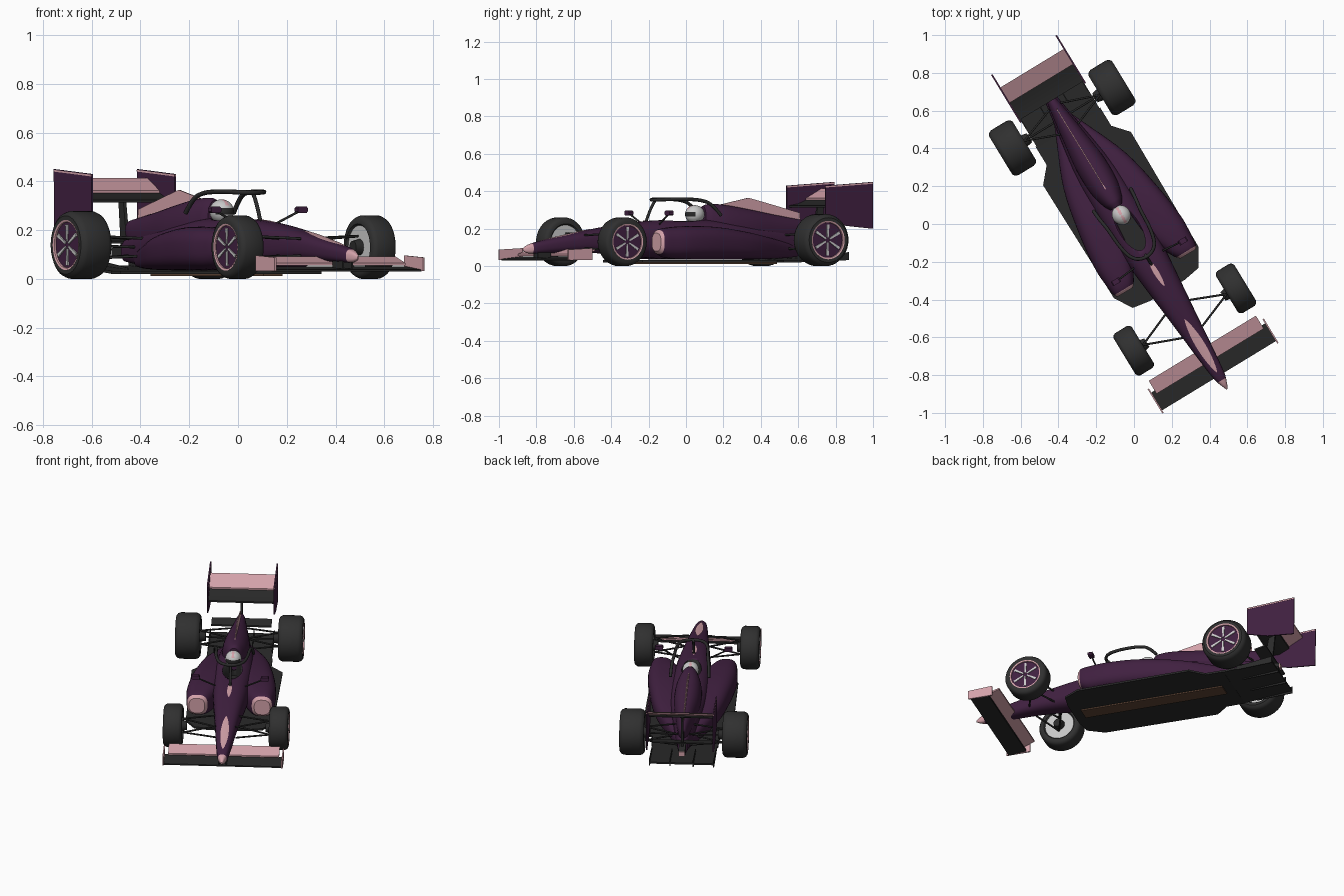
import bpy, bmesh, math
from mathutils import Matrix, Vector

if "Cube" in bpy.data.objects:
    bpy.data.objects.remove(bpy.data.objects["Cube"])

# Car is built along -y, then turned and shifted as a whole
PLACE = Matrix.Translation((-0.028, -0.017, 0)) @ Matrix.Rotation(math.radians(31.3), 4, 'Z')


def material(name, rgb):
    m = bpy.data.materials.new(name)
    lin = [((c / 255 + 0.055) / 1.055) ** 2.4 for c in rgb] + [1]
    m.use_nodes = True
    m.diffuse_color = lin
    m.node_tree.nodes["Principled BSDF"].inputs["Base Color"].default_value = lin
    return m


PURPLE = material("purple paint", (64, 32, 64))
PINK = material("pink paint", (212, 162, 170))
BLACK = material("carbon black", (42, 42, 42))
RUBBER = material("tyre rubber", (48, 48, 48))
GREY = material("light grey", (200, 200, 200))
BROWN = material("plank brown", (96, 70, 54))


def make(name, verts, faces, mats, rule=None, angle=35):
    bm = bmesh.new()
    vs = [bm.verts.new(v) for v in verts]
    for f in faces:
        bm.faces.new([vs[i] for i in f])
    bmesh.ops.remove_doubles(bm, verts=bm.verts, dist=1e-5)
    bmesh.ops.recalc_face_normals(bm, faces=bm.faces)
    if rule:
        for f in bm.faces:
            f.material_index = rule(f.calc_center_median())
    me = bpy.data.meshes.new(name)
    bm.to_mesh(me)
    bm.free()
    for m in (mats if isinstance(mats, list) else [mats]):
        me.materials.append(m)
    ob = bpy.data.objects.new(name, me)
    bpy.context.collection.objects.link(ob)
    ob.matrix_world = PLACE
    bpy.ops.object.select_all(action='DESELECT')
    bpy.context.view_layer.objects.active = ob
    ob.select_set(True)
    bpy.ops.object.shade_smooth_by_angle(angle=math.radians(angle))
    return ob


def grid(rows, closed=True, caps=True):
    """Faces joining rows of equal length."""
    n = len(rows[0])
    faces = [(i * n + j, i * n + (j + 1) % n, (i + 1) * n + (j + 1) % n, (i + 1) * n + j)
             for i in range(len(rows) - 1) for j in range(n if closed else n - 1)]
    if caps:
        faces += [tuple(range(n)), tuple(range((len(rows) - 1) * n, len(rows) * n))]
    return [p for r in rows for p in r], faces


def prism(name, axis, outlines, a, b, mat):
    """Extrude 2D outlines along an axis from a to b."""
    put = {'x': lambda p, t: (t, p[0], p[1]), 'y': lambda p, t: (p[0], t, p[1]),
           'z': lambda p, t: (p[0], p[1], t)}[axis]
    verts, faces = [], []
    for o in outlines:
        v, f = grid([[put(p, a) for p in o], [put(p, b) for p in o]])
        faces += [tuple(i + len(verts) for i in q) for q in f]
        verts += v
    return make(name, verts, faces, mat)


def rect(x0, y0, x1, y1):
    return [(x0, y0), (x1, y0), (x1, y1), (x0, y1)]


def section(secs, v):
    """Smoothly interpolated section: centre x, half width, bottom, top."""
    i = max(k for k in range(len(secs) - 1) if secs[k][0] <= v + 1e-9)
    p, q = secs[i], secs[i + 1]
    h = q[0] - p[0]
    t = (v - p[0]) / h
    a, b = secs[max(i - 1, 0)], secs[min(i + 2, len(secs) - 1)]
    out = []
    for k in range(1, 5):
        m0 = (q[k] - a[k]) / (q[0] - a[0]) * h
        m1 = (b[k] - p[k]) / (b[0] - p[0]) * h
        out.append((2*t**3 - 3*t*t + 1) * p[k] + (t**3 - 2*t*t + t) * m0
                   + (3*t*t - 2*t**3) * q[k] + (t**3 - t*t) * m1)
    return out


def loft(name, secs, mats, power=2.6, rule=None, n=40, steps=5):
    vs = [p[0] + (q[0] - p[0]) * k / steps for p, q in zip(secs, secs[1:]) for k in range(steps)]
    rows = []
    for v in vs + [secs[-1][0]]:
        xc, hw, zb, zt = section(secs, v)
        row = []
        for j in range(n):
            c, s = math.cos(2 * math.pi * j / n), math.sin(2 * math.pi * j / n)
            row.append((xc + hw * math.copysign(abs(c) ** (2 / power), c), v,
                        (zb + zt) / 2 + (zt - zb) / 2 * math.copysign(abs(s) ** (2 / power), s)))
        rows.append(row)
    return make(name, *grid(rows), mats, rule)


def stripe(name, secs, v0, v1, width, power=2.6):
    """Lens-shaped painted plate lying on top of a loft."""
    rows = []
    for i in range(25):
        t = i / 24
        v, w = v0 + (v1 - v0) * t, width * math.sin(math.pi * t) ** 0.7 + 0.0005
        xc, hw, zb, zt = section(secs, v)
        rows.append([(w * k / 3, v, (zb + zt) / 2 + (zt - zb) / 2 *
                     (1 - abs(w * k / 3 / hw) ** power) ** (1 / power) + 0.0025) for k in range(-3, 4)])
    make(name, *grid(rows, False, False), PINK)


def lathe(name, profile, centre, mat, n=40):
    rows = [[(centre[0] + x, centre[1] + r * math.cos(2 * math.pi * j / n),
              centre[2] + r * math.sin(2 * math.pi * j / n)) for j in range(n)] for x, r in profile]
    return make(name, *grid(rows, True, False), mat)


def tube(name, paths, r, mat, smooth=False):
    cu = bpy.data.curves.new(name, 'CURVE')
    cu.dimensions, cu.bevel_depth, cu.bevel_resolution, cu.use_fill_caps = '3D', r, 2, True
    for pts in paths:
        sp = cu.splines.new('NURBS' if smooth else 'POLY')
        sp.points.add(len(pts) - 1)
        for p, co in zip(sp.points, pts):
            p.co = (*co, 1)
        if smooth:
            sp.use_endpoint_u, sp.order_u, sp.resolution_u = True, 3, 8
    cu.materials.append(mat)
    ob = bpy.data.objects.new(name, cu)
    bpy.context.collection.objects.link(ob)
    ob.matrix_world = PLACE
    bpy.ops.object.select_all(action='DESELECT')
    bpy.context.view_layer.objects.active = ob
    ob.select_set(True)
    bpy.ops.object.convert(target='MESH')


# Nose and tub, with pink tip
TUB = [(-1.003, 0, .004, .082, .093), (-.975, 0, .016, .07, .111), (-.93, 0, .031, .066, .126),
       (-.8, 0, .047, .070, .153), (-.6, 0, .066, .072, .192), (-.4, 0, .086, .058, .223),
       (-.2, 0, .105, .042, .243), (0, 0, .115, .036, .247), (.15, 0, .115, .036, .247),
       (.35, 0, .105, .036, .23), (.6, 0, .065, .045, .2), (.82, 0, .03, .07, .16)]
tub = loft("nose_and_tub", TUB, [PURPLE, PINK, BLACK], rule=lambda c: 1 if c.y < -.945 else 0)
ring = [(0.058 * math.cos(a * math.pi / 16), -.005 + .135 * math.sin(a * math.pi / 16)) for a in range(32)]
cutter = prism("cockpit_cutter", 'z', [ring], .14, .4, BLACK)
cutter.hide_render = True
mod = tub.modifiers.new("cockpit", 'BOOLEAN')
mod.operation, mod.object, mod.solver, mod.material_mode = 'DIFFERENCE', cutter, 'EXACT', 'TRANSFER'
bpy.context.view_layer.objects.active = tub
bpy.ops.object.modifier_apply(modifier="cockpit")
bpy.data.objects.remove(cutter)
stripe("nose_stripe", TUB, -.9, -.57, .024)
stripe("cowl_stripe", TUB, -.365, -.2, .013)

# Engine cover, fin and tail light
loft("engine_cover", [(.125, 0, .035, .18, .322), (.16, 0, .055, .14, .332), (.25, 0, .078, .1, .328),
                      (.4, 0, .08, .09, .305), (.55, 0, .062, .1, .278), (.72, 0, .038, .12, .25),
                      (.8, 0, .022, .16, .236), (.818, 0, .008, .19, .22)], PURPLE, 2.2)
prism("engine_fin", 'x', [[(.2, .322), (.41, .365), (.5, .343), (.73, .285), (.735, .24), (.5, .27), (.3, .30)]],
      -.003, .003, PINK)
prism("tail_structure", 'x', [[(.78, .08), (.91, .095), (.91, .125), (.78, .15)]], -.02, .02, BLACK)
prism("tail_light", 'x', [rect(.908, .095, .916, .125)], -.018, .018, PINK)

# Driver helmet with a stripe and dark visor
R, hc = .049, Vector((0, .075, .277))
rows = [[(hc.x + R * math.sin(a * math.pi / 12) * math.cos(b * math.pi / 14),
          hc.y + 1.1 * R * math.sin(a * math.pi / 12) * math.sin(b * math.pi / 14),
          hc.z + R * math.cos(a * math.pi / 12)) for b in range(28)] for a in range(13)]
make("helmet", *grid(rows, caps=False), [GREY, BLACK, PINK],
     lambda c: 1 if c.y < .05 and -.012 < c.z - hc.z < .014 else 2 if abs(c.x) < .007 and c.z > .3 else 0)

# Halo
tube("halo_ring", [[(-.115, .17, .27), (-.112, .12, .33), (-.1, .05, .355), (-.095, -.07, .358), (-.07, -.16, .356),
                    (0, -.19, .353), (.07, -.16, .356), (.095, -.07, .358), (.1, .05, .355), (.112, .12, .33),
                    (.115, .17, .27)]], .0095, BLACK, True)
tube("halo_pillar", [[(0, -.17, .353), (0, -.2, .32), (0, -.235, .225)]], .008, BLACK, True)

# Floor, plank and diffuser
half = [(.11, -.392), (.204, -.376), (.262, -.28), (.272, .425), (.2, .507), (.2, .62)]
prism("floor", 'z', [half + [(-x, y) for x, y in reversed(half)]], .02, .032, BLACK)
prism("plank", 'z', [rect(-.046, -.33, .046, .56)], .012, .021, BROWN)
prism("diffuser", 'x', [[(.61, .02), (.92, .045), (.92, .055), (.61, .032)]], -.195, .195, BLACK)
for i, x in enumerate((-.192, -.07, .07, .192)):
    prism(f"diffuser_strake_{i}", 'x', [[(.7, .022), (.922, .032), (.922, .075), (.7, .045)]],
          x - .003, x + .003, BLACK)

# Front wing
prism("front_wing_main", 'x', [[(-.92, .03), (-.81, .038), (-.81, .05), (-.92, .038)]], -.355, .355, BLACK)
prism("front_wing_flap", 'x', [[(-.83, .055), (-.75, .082), (-.75, .092), (-.83, .065)]], -.332, .332, PINK)
# Rear wing, beam wing and pylon
prism("rear_wing_main", 'x', [[(.785, .314), (.84, .315), (.9, .345), (.9, .357), (.84, .333), (.785, .324)]],
      -.197, .197, BLACK)
prism("rear_wing_flap", 'x', [[(.89, .352), (.985, .405), (.985, .414), (.89, .363)]], -.197, .197, PINK)
prism("beam_wing", 'x', [[(.81, .145), (.88, .162), (.88, .17), (.81, .155)]], -.18, .18, BLACK)
prism("rear_wing_pylon", 'x', [[(.81, .13), (.86, .13), (.88, .33), (.84, .32)]], -.007, .007, BLACK)

for s, side in ((1, "left"), (-1, "right")):
    # Sidepod with pink intake: rear sections tuck into the body
    pod = [(-.284, .148, .242, .08, .176), (-.268, .132, .254, .064, .193), (-.22, .105, .261, .045, .204),
           (-.1, .06, .267, .036, .213), (.1, .04, .244, .035, .21), (.35, .02, .19, .036, .178),
           (.6, 0, .085, .042, .13), (.7, 0, .04, .05, .11)]
    loft(f"sidepod_{side}", [(v, s * (a + b) / 2, (b - a) / 2, z0, z1) for v, a, b, z0, z1 in pod],
         [PURPLE, PINK], 2.7, lambda c: 1 if c.y < -.268 else 0)

    # Wing end plates
    prism(f"front_endplate_{side}", 'x', [[(-.935, .033), (-.785, .033), (-.785, .096), (-.935, .088)]],
          s * .352, s * .36, PINK)
    prism(f"front_wing_mount_{side}", 'x', [rect(-.92, .042, -.84, .09)], s * .018, s * .025, BLACK)
    prism(f"rear_endplate_{side}", 'x', [[(.77, .25), (.9, .215), (1.065, .2), (1.067, .45), (.77, .43)]],
          s * .196, s * .203, PURPLE)
    prism(f"rear_endplate_trim_{side}", 'x', [[(.77, .42), (1.067, .44), (1.067, .447), (.77, .427)]],
          s * .195, s * .204, PINK)

    # Mirror on a stalk
    prism(f"mirror_{side}", 'y', [[(s * x, z) for x, z in
          ((.183, .277), (.19, .271), (.226, .271), (.232, .277), (.232, .29), (.226, .296), (.19, .296), (.183, .29))]],
          -.225, -.198, PURPLE)
    tube(f"mirror_stalk_{side}", [[(s * .09, -.2, .225), (s * .2, -.21, .278)]], .005, BLACK)

    # Wheels: position along the car, track, radius, width
    for end, y, x, r, w in (("front", -.572, .317, .130, .116), ("rear", .678, .308, .139, .150)):
        c = (s * x, y, r)
        tag = f"{end}_{side}"
        edge = [(.42, .69), (.49, .74), (.49, .86), (.43, .95), (.32, 1)]
        prof = edge + [(-a, b) for a, b in reversed(edge)]
        lathe(f"tyre_{tag}", [(a * w, b * r) for a, b in prof], c, RUBBER)
        lathe(f"rim_{tag}", [(s * .43 * w, 0), (s * .43 * w, .7 * r)], c, PURPLE)
        lathe(f"rim_ring_{tag}", [(s * a * w, b * r) for a, b in
                                  ((.42, .67), (.475, .68), (.492, .74), (.42, .745))], c, PINK)
        lathe(f"brake_disc_{tag}", [(-s * .42 * w, 0), (-s * .42 * w, .72 * r)], c, GREY)
        lathe(f"hub_{tag}", [(-s * .7 * w, 0), (-s * .7 * w, .2 * r), (-s * .4 * w, .26 * r)], c, BLACK)
        spokes = []
        for k in range(6):
            a = k * math.pi / 3 + .5
            ca, sa = math.cos(a), math.sin(a)
            spokes.append([(y + d * r * ca - e * r * sa, r + d * r * sa + e * r * ca)
                           for d, e in ((.1, -.03), (.6, -.055), (.6, .055), (.1, .03))])
        prism(f"spokes_{tag}", 'x', spokes, s * (x + .42 * w), s * (x + .47 * w), GREY)

        # Wishbones and rear drive shaft
        inner, ya, yb = (.06, -.65, -.49) if end == "front" else (.035, .6, .75)
        xo = s * (x - .5 * w)
        arms = [[(s * inner, yi, zi), (xo, y, zo)] for zi, zo in ((.165, .175), (.095, .085)) for yi in (ya, yb)]
        if end == "rear":
            arms.append([(s * inner, y, .13), (xo, y, .135)])
        tube(f"suspension_{tag}", arms, .0055, BLACK)
